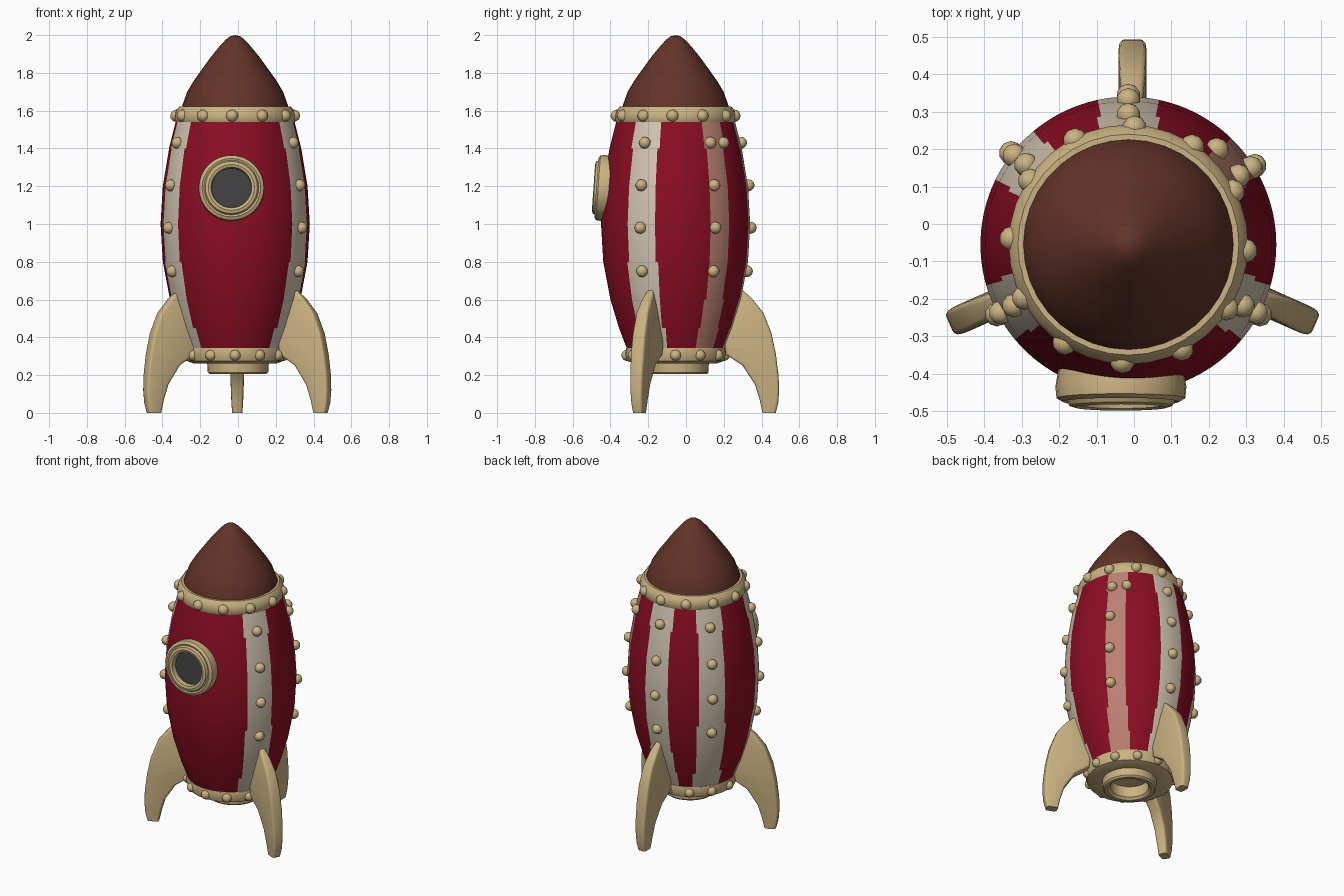
import bpy, bmesh, math
from mathutils import Matrix, Vector

if "Cube" in bpy.data.objects:
    bpy.data.objects.remove(bpy.data.objects["Cube"])

CX, CY = -0.015, -0.055   # axis of the hull


def material(name, rgb):
    m = bpy.data.materials.new(name)
    m.diffuse_color = (*rgb, 1)
    m.use_nodes = True
    m.node_tree.nodes["Principled BSDF"].inputs["Base Color"].default_value = m.diffuse_color
    return m


RED = material("deep red", (0.26, 0.004, 0.017))
WHITE = material("warm white", (0.66, 0.57, 0.45))
PINK = material("faded pink", (0.50, 0.22, 0.17))
CREAM = material("cream", (0.60, 0.45, 0.225))
BROWN = material("brown", (0.125, 0.034, 0.022))
GLASS = material("dark glass", (0.055, 0.055, 0.058))


def finish(name, bm, mats, angle=35):
    bmesh.ops.recalc_face_normals(bm, faces=bm.faces)
    me = bpy.data.meshes.new(name)
    bm.to_mesh(me)
    bm.free()
    ob = bpy.data.objects.new(name, me)
    bpy.context.collection.objects.link(ob)
    for m in mats:
        me.materials.append(m)
    bpy.ops.object.select_all(action='DESELECT')
    ob.select_set(True)
    bpy.context.view_layer.objects.active = ob
    bpy.ops.object.shade_smooth_by_angle(angle=math.radians(angle))
    return ob


def lathe(name, profile, mats, steps=48, rule=None, matrix=None, angle=35):
    """Revolve (radius, height) points about z."""
    bm = bmesh.new()
    vs = [bm.verts.new((r, 0, z)) for r, z in profile]
    es = [bm.edges.new(p) for p in zip(vs, vs[1:])]
    bmesh.ops.spin(bm, geom=vs + es, cent=(0, 0, 0), axis=(0, 0, 1),
                   angle=math.tau, steps=steps, use_merge=True)
    bmesh.ops.remove_doubles(bm, verts=bm.verts, dist=1e-5)
    if rule:
        for f in bm.faces:
            f.material_index = rule(f.calc_center_median())
    bm.transform(matrix or Matrix.Translation((CX, CY, 0)))
    return finish(name, bm, mats, angle)


# Hull profile, sampled finely between a few control radii
KEYS = [(0.34, 0.258), (0.45, 0.30), (0.60, 0.345), (0.80, 0.383), (1.0, 0.395),
        (1.2, 0.383), (1.4, 0.35), (1.54, 0.315)]


def hull_radius(z):
    for (z0, r0), (z1, r1) in zip(KEYS, KEYS[1:]):
        if z <= z1:
            return r0 + (r1 - r0) * (z - z0) / (z1 - z0)
    return KEYS[-1][1]


# Stripes: (angle, half width, material slot)
STRIPES = [(-28, 0.083, 1), (208, 0.083, 1), (142, 0.083, 1), (90, 0.078, 1), (37, 0.062, 2)]


def stripe_rule(c):
    a = math.degrees(math.atan2(c.y, c.x))
    for mid, half, slot in STRIPES:
        d = (a - mid + 180) % 360 - 180
        if abs(math.radians(d)) * math.hypot(c.x, c.y) < half:
            return slot
    return 0


lathe("hull", [(r, z) for z, r in KEYS], [RED, WHITE, PINK], 180, stripe_rule)

# Nose cone
lathe("nose_cone", [(0.284, 1.60), (0.279, 1.63), (0.254, 1.70), (0.218, 1.76), (0.175, 1.82),
                    (0.128, 1.885), (0.083, 1.94), (0.05, 1.976), (0.026, 1.994), (0, 2.0)],
      [BROWN], 36)

# Collar, tail ring and hollow nozzle
lathe("collar", [(0.27, 1.622), (0.295, 1.622), (0.313, 1.60), (0.32, 1.575), (0.318, 1.545),
                 (0.308, 1.528), (0.28, 1.528)], [CREAM], 36, angle=50)
lathe("tail_ring", [(0.245, 0.352), (0.262, 0.343), (0.268, 0.31), (0.256, 0.275),
                    (0.22, 0.262), (0.14, 0.262)], [CREAM], 36, angle=50)
lathe("nozzle", [(0.165, 0.29), (0.16, 0.215), (0.15, 0.205), (0.13, 0.205), (0.115, 0.22),
                 (0.115, 0.29), (0, 0.30)], [CREAM], 32,
      matrix=Matrix.Translation((0, -0.042, 0)))


# Rivets
def rivets(name, spots, radius):
    bm = bmesh.new()
    for deg, r, z in spots:
        a = math.radians(deg)
        bmesh.ops.create_icosphere(bm, subdivisions=2, radius=radius, matrix=Matrix.Translation(
            (CX + r * math.cos(a), CY + r * math.sin(a), z)))
    finish(name, bm, [CREAM], 60)


stripe_spots = [(a if a != 37 else 32, hull_radius(z) + 0.004, z)
                for a, _, _ in STRIPES for z in (1.43, 1.205, 0.98, 0.75)]
stripe_spots.append((47, hull_radius(1.43) + 0.004, 1.43))
rivets("stripe_rivets", stripe_spots, 0.032)
rivets("collar_rivets", [(i * 30 - 3, 0.312, 1.573) for i in range(12)], 0.033)
rivets("tail_rivets", [(i * 30, 0.258, 0.305) for i in range(12)], 0.03)

# Porthole: rim and glass, tilted to follow the hull
port = (Matrix.Translation((-0.035, -0.435, 1.19)) @ Matrix.Rotation(math.radians(86), 4, 'X'))
lathe("porthole_rim", [(0.165, -0.06), (0.175, 0.0), (0.172, 0.03), (0.155, 0.04), (0.145, 0.036),
                       (0.138, 0.05), (0.122, 0.055), (0.108, 0.05), (0.103, 0.015)],
      [CREAM], 32, matrix=port)
lathe("porthole_glass", [(0.108, 0.02), (0, 0.022)], [GLASS], 32, matrix=port)

# Fins: stations of outer (r, z), inner (r, z), half thickness
STATIONS = [(.345, .655, .28, .62, .018), (.40, .605, .27, .55, .028), (.46, .53, .26, .47, .034),
            (.503, .42, .25, .40, .037), (.526, .31, .26, .31, .038), (.54, .20, .35, .25, .036),
            (.543, .12, .415, .15, .034), (.538, .05, .44, .07, .031), (.525, 0, .455, 0, .027)]


def fin(name, deg, scale):
    bm = bmesh.new()
    rings = []
    for ro, zo, ri, zi, t in STATIONS:
        ro, ri = ro * scale, ri * scale
        rings.append([bm.verts.new(p) for p in
                      ((ro, -t, zo), (ro, t, zo), (ri, t, zi), (ri, -t, zi))])
    for a, b in zip(rings, rings[1:]):
        for i in range(4):
            j = (i + 1) % 4
            bm.faces.new((a[i], a[j], b[j], b[i]))
    bm.faces.new(rings[0])
    bm.faces.new(rings[-1])
    # round the long edges
    long_edges = [e for a, b in zip(rings, rings[1:]) for i in range(4)
                  for e in a[i].link_edges if e.other_vert(a[i]) is b[i]]
    bmesh.ops.bevel(bm, geom=long_edges, offset=0.014, segments=3, profile=0.5,
                    affect='EDGES', clamp_overlap=True)
    bm.transform(Matrix.Translation((-0.004, -0.05, 0))
                 @ Matrix.Rotation(math.radians(deg), 4, 'Z'))
    finish(name, bm, [CREAM], 45)


fin("back_fin", 90, 1.0)
fin("right_fin", -24, 0.985)
fin("left_fin", 204, 0.985)
